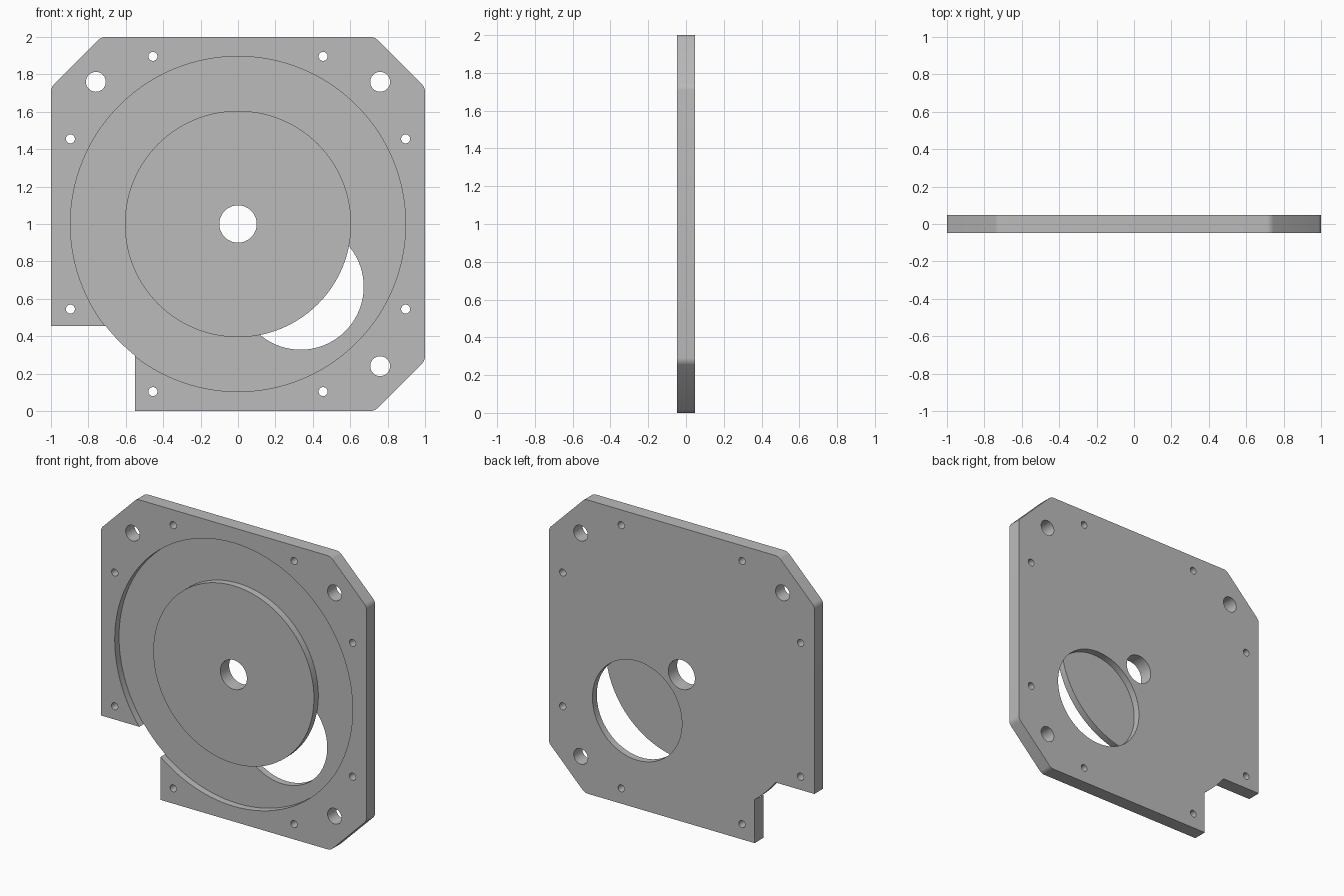
import bpy, bmesh, math
from mathutils import Matrix

cube = bpy.data.objects.get("Cube")
if cube:
    bpy.data.objects.remove(cube, do_unlink=True)

HALF = 0.047        # half of the plate thickness
POCKET_R = 0.896
HUB_R = 0.605
BORE_R = 0.1

grey = bpy.data.materials.new("plain grey")
grey.use_nodes = True
grey.diffuse_color = (0.5, 0.5, 0.5, 1)
grey.node_tree.nodes["Principled BSDF"].inputs["Base Color"].default_value = grey.diffuse_color


def add_object(name, bm):
    bmesh.ops.recalc_face_normals(bm, faces=bm.faces)
    mesh = bpy.data.meshes.new(name)
    bm.to_mesh(mesh)
    bm.free()
    mesh.materials.append(grey)
    obj = bpy.data.objects.new(name, mesh)
    bpy.context.collection.objects.link(obj)
    return obj


def disc(name, x, z, radius, y0, y1, sides=48):
    """Cylinder along y from y0 to y1."""
    bm = bmesh.new()
    place = Matrix.Translation((x, (y0 + y1) / 2, z)) @ Matrix.Rotation(math.pi / 2, 4, 'X')
    bmesh.ops.create_cone(bm, cap_ends=True, segments=sides, radius1=radius,
                          radius2=radius, depth=y1 - y0, matrix=place)
    return add_object(name, bm)


def activate(obj):
    bpy.ops.object.select_all(action='DESELECT')
    obj.select_set(True)
    bpy.context.view_layer.objects.active = obj


def cut(target, x, z, radius, y0=-0.2, y1=0.2, sides=48):
    """Subtract a cylinder from the target."""
    cutter = disc("cutter", x, z, radius, y0, y1, sides)
    mod = target.modifiers.new("cut", 'BOOLEAN')
    mod.operation = 'DIFFERENCE'
    mod.solver = 'EXACT'
    mod.object = cutter
    activate(target)
    bpy.ops.object.modifier_apply(modifier=mod.name)
    bpy.data.objects.remove(cutter, do_unlink=True)


# Plate outline: three clipped corners and a notch ending on the pocket's arc
notch_x, notch_z, arc_r = -0.55, 0.455, POCKET_R - 0.003
start = math.atan2(notch_z - 1, -math.sqrt(arc_r ** 2 - (notch_z - 1) ** 2))
end = math.atan2(-math.sqrt(arc_r ** 2 - notch_x ** 2), notch_x)
arc = [start + (end - start) * i / 8 for i in range(9)]
outline = [(-1, notch_z)]
outline += [(arc_r * math.cos(a), 1 + arc_r * math.sin(a)) for a in arc]
outline += [(notch_x, 0), (0.73, 0), (1, 0.27), (1, 1.73), (0.73, 2), (-0.73, 2), (-1, 1.73)]

bm = bmesh.new()
face = bm.faces.new([bm.verts.new((x, -HALF, z)) for x, z in outline])
extruded = bmesh.ops.extrude_face_region(bm, geom=[face])
bmesh.ops.translate(bm, vec=(0, 2 * HALF, 0),
                    verts=[g for g in extruded["geom"] if isinstance(g, bmesh.types.BMVert)])
bmesh.ops.recalc_face_normals(bm, faces=bm.faces)

# Soften the clipped corners
corners = []
for e in bm.edges:
    a, b = (v.co for v in e.verts)
    if abs(a.y - b.y) > HALF and abs(a.x) + abs(a.z - 1) > 1.6:
        corners.append(e)
bmesh.ops.bevel(bm, geom=corners, offset=0.02, segments=5, profile=0.5, affect='EDGES')
plate = add_object("plate", bm)

# Round front pocket, offset opening in its floor, and centre bore
cut(plate, 0, 1, POCKET_R, -0.2, 0, 128)
cut(plate, 0.335, 0.665, 0.337, sides=96)
cut(plate, 0, 1, BORE_R)

# Corner mounting holes and small screw holes
for x, z in [(-0.76, 1.76), (0.76, 1.76), (0.76, 0.24)]:
    cut(plate, x, z, 0.053)
for sx in (-1, 1):
    for sz in (-1, 1):
        cut(plate, sx * 0.455, 1 + sz * 0.896, 0.024, sides=32)
        cut(plate, sx * 0.896, 1 + sz * 0.455, 0.024, sides=32)

# Raised hub standing on the pocket floor, flush with the front
hub = disc("hub", 0, 1, HUB_R, -HALF, 0, 128)
cut(hub, 0, 1, BORE_R)

for obj in (plate, hub):
    activate(obj)
    bpy.ops.object.shade_smooth_by_angle(angle=math.radians(25))
